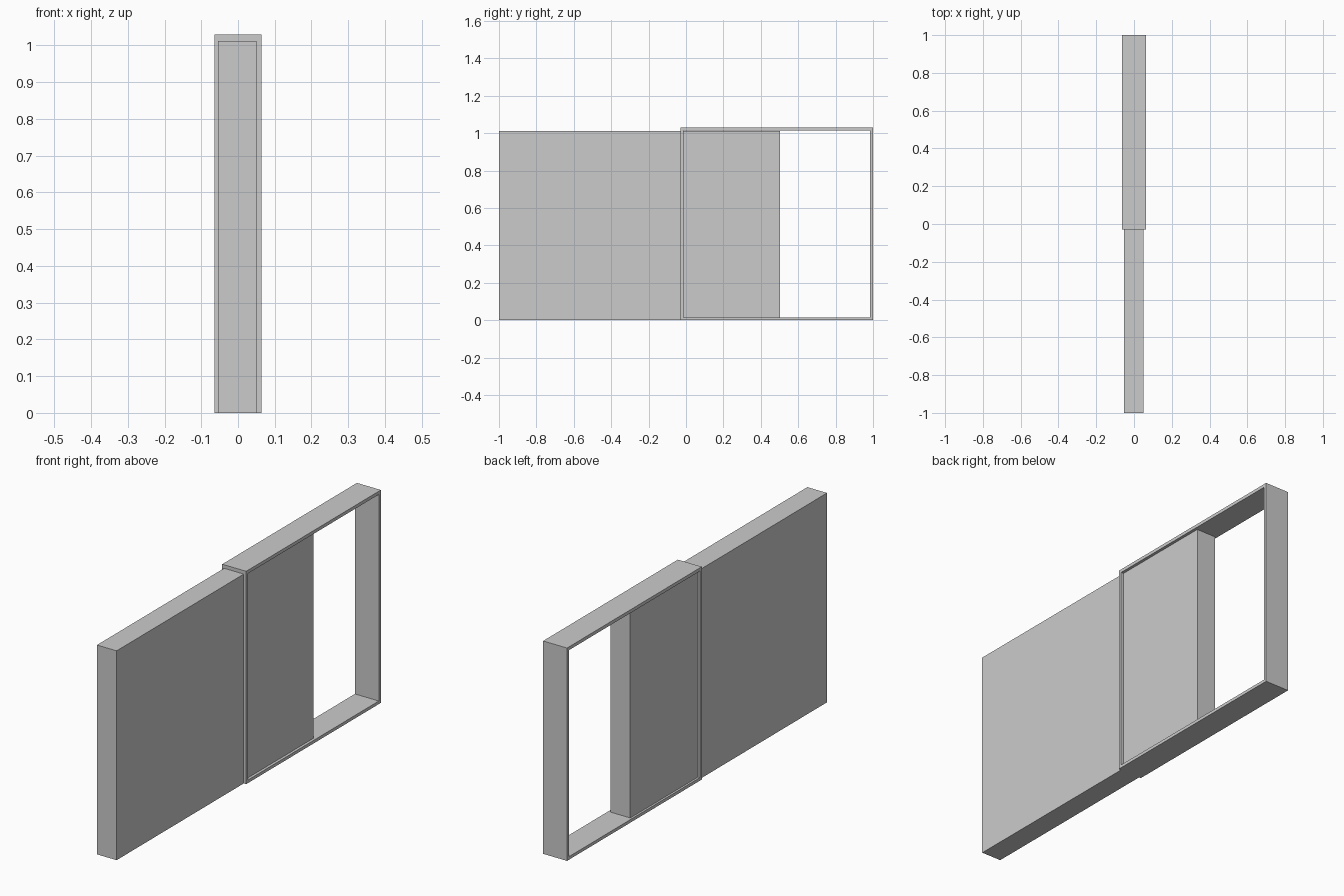
import bpy, bmesh

if "Cube" in bpy.data.objects:
    bpy.data.objects.remove(bpy.data.objects["Cube"])


def add_mesh(name, bm):
    bmesh.ops.recalc_face_normals(bm, faces=bm.faces)
    mesh = bpy.data.meshes.new(name)
    bm.to_mesh(mesh)
    bm.free()
    obj = bpy.data.objects.new(name, mesh)
    bpy.context.collection.objects.link(obj)
    return obj


def rect(bm, x, y0, y1, z0, z1):
    return [bm.verts.new((x, y, z)) for y, z in
            ((y0, z0), (y1, z0), (y1, z1), (y0, z1))]


def bridge(bm, a, b):
    for i in range(4):
        j = (i + 1) % 4
        bm.faces.new((a[i], a[j], b[j], b[i]))


# sliding door panel: solid slab
bm = bmesh.new()
left = rect(bm, -0.054, -1.0, 0.503, 0.0, 1.012)
right = rect(bm, 0.051, -1.0, 0.503, 0.0, 1.012)
bm.faces.new(left)
bm.faces.new(right)
bridge(bm, left, right)
add_mesh("sliding_panel", bm)

# door frame: thin rectangular ring around the opening
bm = bmesh.new()
outer, inner = (-0.029, 1.0, 0.0, 1.029), (-0.014, 0.984, 0.015, 1.013)
loops = [rect(bm, x, *size) for x, size in
         ((-0.064, outer), (0.064, outer), (0.064, inner), (-0.064, inner))]
for i in range(4):
    bridge(bm, loops[i], loops[(i + 1) % 4])
add_mesh("door_frame", bm)
